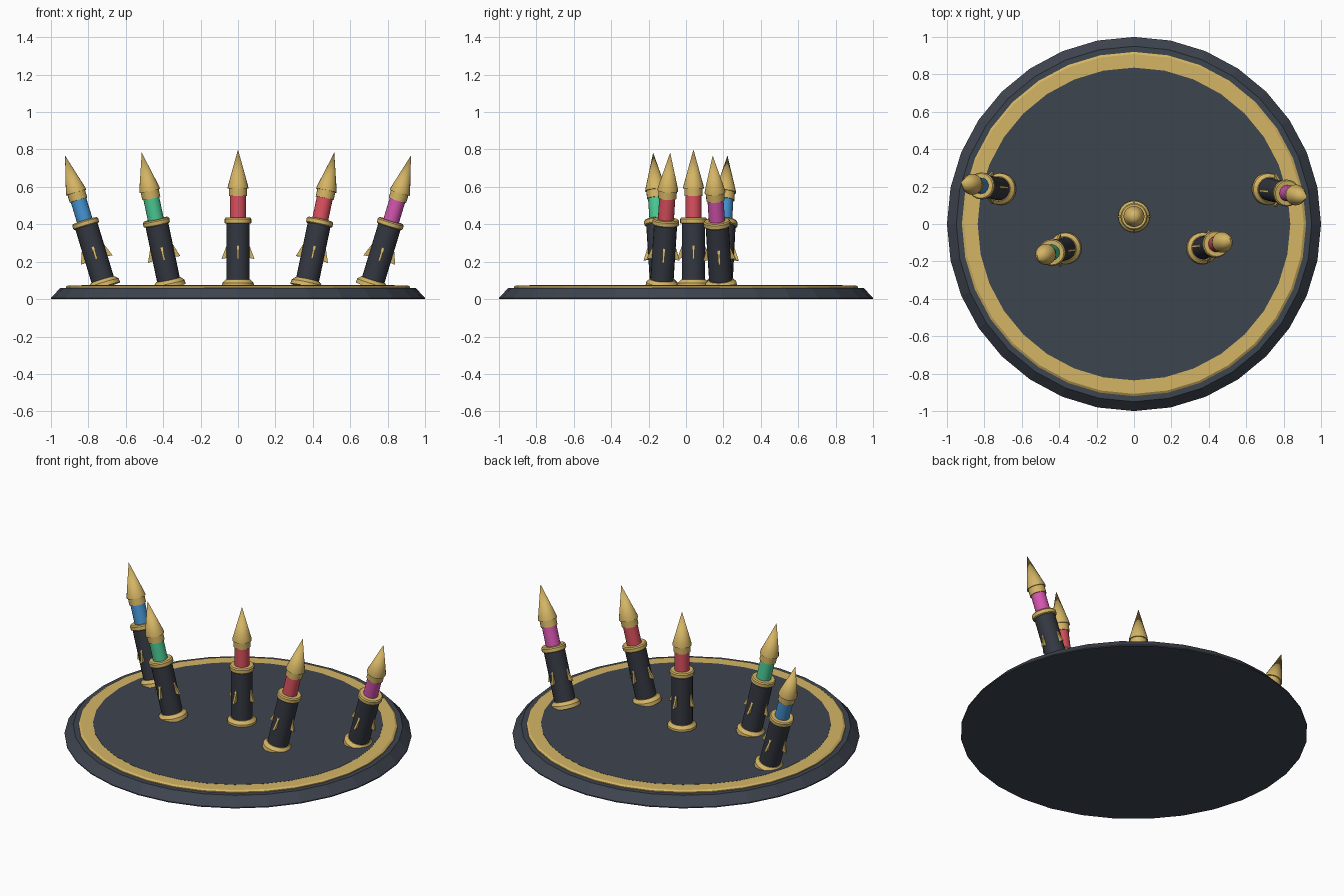
import bpy, bmesh, math
from mathutils import Matrix, Vector

cube = bpy.data.objects.get("Cube")
if cube:
    bpy.data.objects.remove(cube)


def material(name, rgb):
    m = bpy.data.materials.new(name)
    m.use_nodes = True
    m.diffuse_color = (*rgb, 1)
    m.node_tree.nodes["Principled BSDF"].inputs["Base Color"].default_value = (*rgb, 1)
    return m


SLATE = material("slate", (0.048, 0.058, 0.078))
CHARCOAL = material("charcoal", (0.034, 0.039, 0.052))
GOLD = material("gold", (0.66, 0.46, 0.13))
RED = material("red", (0.70, 0.08, 0.11))
GREEN = material("green", (0.07, 0.60, 0.30))
BLUE = material("blue", (0.06, 0.29, 0.64))
PINK = material("pink", (0.66, 0.09, 0.43))


def finish(bm, name, mat, matrix, smooth):
    bmesh.ops.recalc_face_normals(bm, faces=bm.faces[:])
    mesh = bpy.data.meshes.new(name)
    bm.to_mesh(mesh)
    bm.free()
    mesh.materials.append(mat)
    ob = bpy.data.objects.new(name, mesh)
    bpy.context.collection.objects.link(ob)
    ob.matrix_world = matrix
    if smooth:
        bpy.ops.object.select_all(action='DESELECT')
        ob.select_set(True)
        bpy.context.view_layer.objects.active = ob
        bpy.ops.object.shade_smooth_by_angle(angle=math.radians(35))


def lathe(name, profile, mat, matrix=Matrix(), sides=20, smooth=True):
    """Closed solid of revolution; a zero radius makes a point."""
    bm = bmesh.new()
    rings = []
    for r, z in profile:
        count = sides if r else 1
        rings.append([bm.verts.new((r * math.sin(i * math.tau / sides),
                                    r * math.cos(i * math.tau / sides), z))
                      for i in range(count)])
    for a, b in zip(rings, rings[1:]):
        for i in range(sides):
            j = (i + 1) % sides
            bm.faces.new([a[i], a[j], b[j], b[i]] if len(b) > 1 else [a[i], a[j], b[0]])
    for ring in (rings[0], rings[-1]):
        if len(ring) > 1:
            bm.faces.new(ring)
    finish(bm, name, mat, matrix, smooth)


def fins(name, matrix):
    """Four small triangular fins around the tube."""
    bm = bmesh.new()
    outline = [(0.055, 0.145), (0.088, 0.14), (0.06, 0.215)]
    for k in range(4):
        turn = Matrix.Rotation(k * math.pi / 2, 3, 'Z')
        near, far = [[bm.verts.new(turn @ Vector((x, y, z))) for x, z in outline]
                     for y in (-0.006, 0.006)]
        bm.faces.new(near)
        bm.faces.new(far)
        for i in range(3):
            j = (i + 1) % 3
            bm.faces.new([near[i], near[j], far[j], far[i]])
    finish(bm, name, GOLD, matrix, False)


# Round stand with gold border and dark floor
lathe("stand", [(1, 0), (1, 0.006), (0.95, 0.06)], SLATE, sides=32, smooth=False)
lathe("stand_border", [(0.92, 0.055), (0.92, 0.066), (0.908, 0.074)], GOLD, sides=32, smooth=False)
lathe("stand_floor", [(0.836, 0.06), (0.836, 0.075)], SLATE, sides=32, smooth=False)


def rocket(label, foot, lean, color):
    axis = Vector((*lean, 0.7)).normalized()
    tilt = Vector((0, 0, 1)).rotation_difference(axis).to_matrix().to_4x4()
    m = Matrix.Translation((*foot, 0.075)) @ tilt
    # Launch tube
    lathe(label + "_foot", [(0.086, -0.01), (0.084, 0.012), (0.066, 0.03)], GOLD, m)
    lathe(label + "_tube", [(0.062, 0), (0.062, 0.335)], CHARCOAL, m)
    lathe(label + "_collar", [(0.066, 0.328), (0.072, 0.333), (0.072, 0.353), (0.066, 0.36)], GOLD, m)
    fins(label + "_fins", m)
    # Rocket inside the tube
    lathe(label + "_body", [(0.043, 0.3), (0.043, 0.48)], color, m)
    lathe(label + "_band", [(0.049, 0.475), (0.049, 0.52)], GOLD, m)
    lathe(label + "_nose", [(0.056, 0.517), (0.054, 0.53), (0, 0.725)], GOLD, m)


# Fan of five rockets, leaning outward
rocket("center_rocket", (0, 0.04), (0, 0), RED)
rocket("inner_right_rocket", (-0.366, -0.13), (-0.147, -0.045), GREEN)
rocket("inner_left_rocket", (0.366, -0.13), (0.147, 0.045), RED)
rocket("outer_right_rocket", (-0.715, 0.187), (-0.212, 0.035), BLUE)
rocket("outer_left_rocket", (0.715, 0.187), (0.212, -0.045), PINK)
